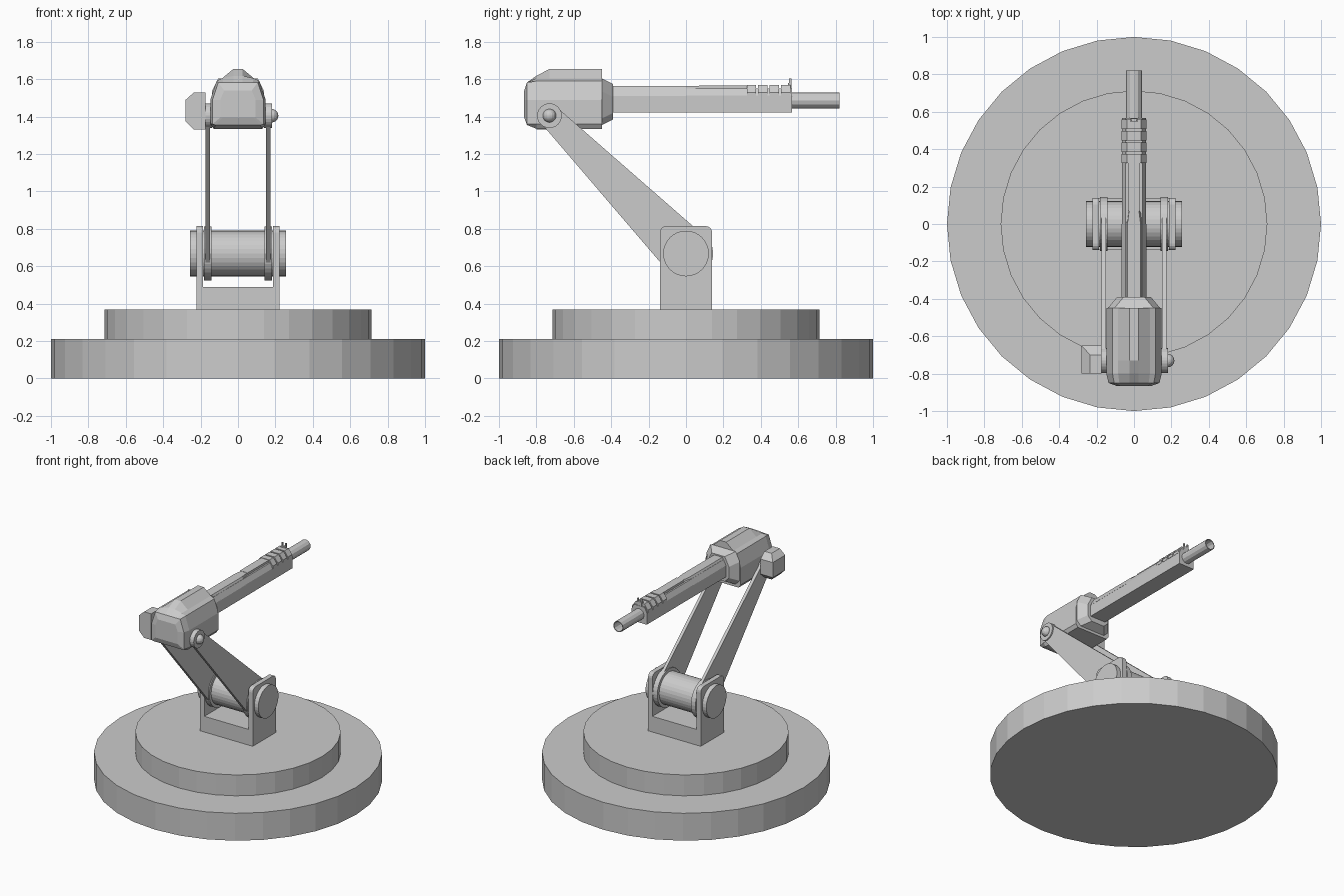
import bpy, bmesh, math
from mathutils import Vector

if "Cube" in bpy.data.objects:
    bpy.data.objects.remove(bpy.data.objects["Cube"])

grey = bpy.data.materials.new("grey_metal")
grey.diffuse_color = (0.6, 0.6, 0.6, 1)
grey.use_nodes = True
grey.node_tree.nodes["Principled BSDF"].inputs["Base Color"].default_value = grey.diffuse_color


def loft(name, rings):
    """Skin a list of equal-length rings and cap both ends."""
    bm = bmesh.new()
    vs = [[bm.verts.new(p) for p in r] for r in rings]
    n = len(rings[0])
    for a, b in zip(vs, vs[1:]):
        for i in range(n):
            j = (i + 1) % n
            bm.faces.new((a[i], a[j], b[j], b[i]))
    bm.faces.new(vs[0][::-1])
    bm.faces.new(vs[-1])
    bmesh.ops.recalc_face_normals(bm, faces=bm.faces)
    me = bpy.data.meshes.new(name)
    bm.to_mesh(me)
    bm.free()
    me.materials.append(grey)
    ob = bpy.data.objects.new(name, me)
    bpy.context.collection.objects.link(ob)
    return ob


def prism_x(name, yz, x0, x1):
    return loft(name, [[(x, y, z) for y, z in yz] for x in (x0, x1)])


def prism_y(name, xz, y0, y1):
    return loft(name, [[(x, y, z) for x, z in xz] for y in (y0, y1)])


def box(name, x0, x1, y0, y1, z0, z1):
    return prism_x(name, [(y0, z0), (y1, z0), (y1, z1), (y0, z1)], x0, x1)


def circle(cx, cy, r, n=32, start=0.0, sweep=2 * math.pi, closed=True):
    d = n if closed else n - 1
    return [(cx + r * math.cos(start + sweep * i / d),
             cy + r * math.sin(start + sweep * i / d)) for i in range(n)]


def mirror(half):
    """Half outline from bottom to top on +x, closed on -x."""
    return half + [(-x, z) for x, z in reversed(half)]


# stepped round base
for name, r, z0, z1 in (("base_disc", 1.0, 0, 0.21), ("turntable", 0.713, 0.21, 0.37)):
    loft(name, [[(x, y, z) for x, y in circle(0, 0, r)] for z in (z0, z1)])

# yoke with two rounded cheeks
cheek = [(-0.14, 0.37), (0.14, 0.37)]
cheek += circle(0.105, 0.78, 0.035, 5, 0, math.pi / 2, False)
cheek += circle(-0.105, 0.78, 0.035, 5, math.pi / 2, math.pi / 2, False)
box("yoke_floor", -0.19, 0.19, -0.14, 0.14, 0.37, 0.49)

# main axle
LOW, TOP = Vector((0, 0.668)), Vector((-0.73, 1.405))
prism_x("axle", circle(*LOW, 0.122), -0.257, 0.257)

# tapered arm outline: hull of the two pivot circles
R0, R1 = 0.135, 0.06
d = TOP - LOW
ang = math.atan2(d.y, d.x)
t = math.acos((R0 - R1) / d.length)
arm = circle(*LOW, R0, 14, ang + t, 2 * math.pi - 2 * t, False)
arm += circle(*TOP, R1, 10, ang - t, 2 * t, False)

for s, side in ((1, "right"), (-1, "left")):
    prism_x("yoke_cheek_" + side, cheek, s * 0.187, s * 0.223)
    prism_x("arm_" + side, arm, s * 0.15, s * 0.173)
    prism_x("arm_hub_" + side, circle(*LOW, 0.145), s * 0.142, s * 0.181)
    prism_x("arm_pivot_" + side, circle(*TOP, 0.066, 24), s * 0.14, s * 0.182)

# round pivot cap on the right
bm = bmesh.new()
bmesh.ops.create_uvsphere(bm, u_segments=16, v_segments=10, radius=0.036)
me = bpy.data.meshes.new("pivot_cap")
bm.to_mesh(me)
bm.free()
me.materials.append(grey)
cap = bpy.data.objects.new("pivot_cap", me)
cap.location = (0.18, *TOP)
bpy.context.collection.objects.link(cap)

# chamfered motor box on the left
rings = []
for z, x, y in ((1.33, -0.235, -0.70), (1.375, -0.28, -0.65),
                (1.49, -0.28, -0.65), (1.53, -0.235, -0.70)):
    rings.append([(x, -0.8, z), (-0.175, -0.8, z), (-0.175, y, z), (x, y, z)])
loft("motor_box", rings)

# housing: ridged profile, sloping down to the bevelled rear plate
half = [(0.13, 1.335), (0.148, 1.36), (0.148, 1.49), (0.115, 1.59),
        (0.085, 1.605), (0.025, 1.655)]
rings = []
for y, top, sx, low in ((-0.45, 1.655, 1, 1.335), (-0.73, 1.655, 1, 1.335),
                        (-0.80, 1.618, 1, 1.335), (-0.85, 1.583, 0.92, 1.355),
                        (-0.865, 1.54, 0.64, 1.395)):
    rings.append([(x * sx, y, min(max(z, low), top)) for x, z in mirror(half)])
loft("housing", rings)

# tapered collar around the barrel
rings = []
for y, w, b, h in ((-0.45, 0.14, 1.355, 1.605), (-0.39, 0.09, 1.385, 1.575)):
    c = 0.035
    out = mirror([(w - c, b), (w, b + c), (w, h - 2 * c), (w - c, h)])
    rings.append([(x, y, z) for x, z in out])
loft("collar", rings)

# barrel shroud and its upper cover with a tapered nose
prism_y("barrel_shroud", mirror([(0.065, 1.422), (0.065, 1.512), (0.045, 1.55)]), -0.4, 0.567)
loft("upper_cover", [[(x, y, z) for x, z in mirror([(w, 1.51), (v, 1.565)])]
                     for y, w, v in ((-0.4, 0.066, 0.035), (0.0, 0.066, 0.035),
                                     (0.08, 0.03, 0.025))])
box("top_rail", -0.033, 0.033, 0.07, 0.33, 1.53, 1.567)

# cooling ribs
for i in range(4):
    y = 0.325 + i * 0.061
    prism_y("rib_%d" % (i + 1), mirror([(0.067, 1.51), (0.067, 1.53), (0.038, 1.57)]), y, y + 0.05)

# fork sight at the muzzle end
box("sight_base", -0.02, 0.02, 0.545, 0.565, 1.545, 1.58)
for s in (1, -1):
    box("sight_prong", s * 0.01, s * 0.02, 0.552, 0.563, 1.575, 1.603)

# hollow muzzle tube
rings = []
for y, r in ((0.55, 0.042), (0.82, 0.042), (0.82, 0.036), (0.68, 0.036)):
    rings.append([(x, y, z) for x, z in circle(0, 1.486, r, 12)])
loft("muzzle", rings)
